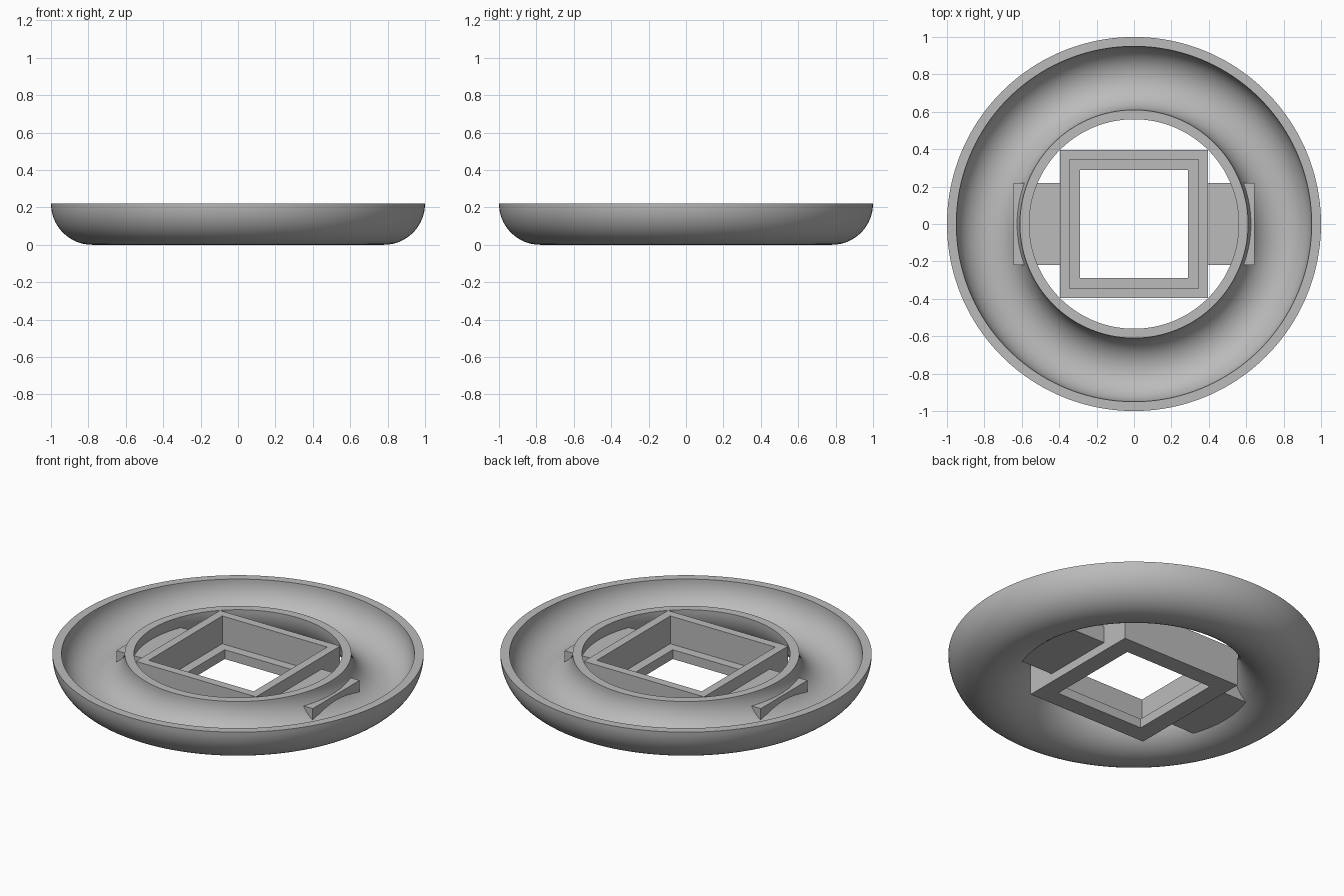
import bpy, bmesh, math
from mathutils import Matrix, Vector

cube = bpy.data.objects.get("Cube")
if cube:
    bpy.data.objects.remove(cube, do_unlink=True)

TOP = 0.22

grey = bpy.data.materials.new("light_grey")
grey.use_nodes = True
colour = (0.5, 0.5, 0.5, 1)
grey.diffuse_color = colour
grey.node_tree.nodes["Principled BSDF"].inputs["Base Color"].default_value = colour


def add_object(name, bm, smooth=False):
    bmesh.ops.recalc_face_normals(bm, faces=bm.faces)
    mesh = bpy.data.meshes.new(name)
    bm.to_mesh(mesh)
    bm.free()
    mesh.materials.append(grey)
    obj = bpy.data.objects.new(name, mesh)
    bpy.context.collection.objects.link(obj)
    if smooth:
        bpy.ops.object.select_all(action="DESELECT")
        obj.select_set(True)
        bpy.context.view_layer.objects.active = obj
        bpy.ops.object.shade_smooth_by_angle(angle=math.radians(35))
    return obj


def lathe(bm, profile, steps, turn=0.0):
    """Revolve a closed (radius, z) profile around the z axis."""
    rings = []
    for s in range(steps):
        a = turn + 2 * math.pi * s / steps
        rings.append([bm.verts.new((r * math.cos(a), r * math.sin(a), z)) for r, z in profile])
    n = len(profile)
    for s in range(steps):
        a, b = rings[s], rings[(s + 1) % steps]
        for i in range(n):
            j = (i + 1) % n
            bm.faces.new((a[i], b[i], b[j], a[j]))


# Ring-shaped trough: lower half of a hollow torus
def half_circle(radius, steps=32):
    angles = [math.pi * (1 + i / steps) for i in range(steps + 1)]
    return [(0.78 + radius * math.cos(a), TOP + radius * math.sin(a)) for a in angles]


bm = bmesh.new()
lathe(bm, half_circle(0.22) + half_circle(0.17)[::-1], 160)
add_object("ring_trough", bm, smooth=True)

# Square socket with an inner ledge: a four-sided lathe
section = [(0.29, 0), (0.395, 0), (0.395, TOP), (0.345, TOP), (0.345, 0.055), (0.29, 0.055)]
bm = bmesh.new()
lathe(bm, [(half * math.sqrt(2), z) for half, z in section], 4, math.pi / 4)
add_object("square_socket", bm)

# Side tabs joining the socket to the trough
for name, side in (("left_tab", 1), ("right_tab", -1)):
    bm = bmesh.new()
    bmesh.ops.create_cube(bm, size=1, matrix=Matrix.Translation((side * 0.52, 0, 0.1))
                          @ Matrix.Diagonal(Vector((0.25, 0.44, 0.1, 1))))
    add_object(name, bm)
